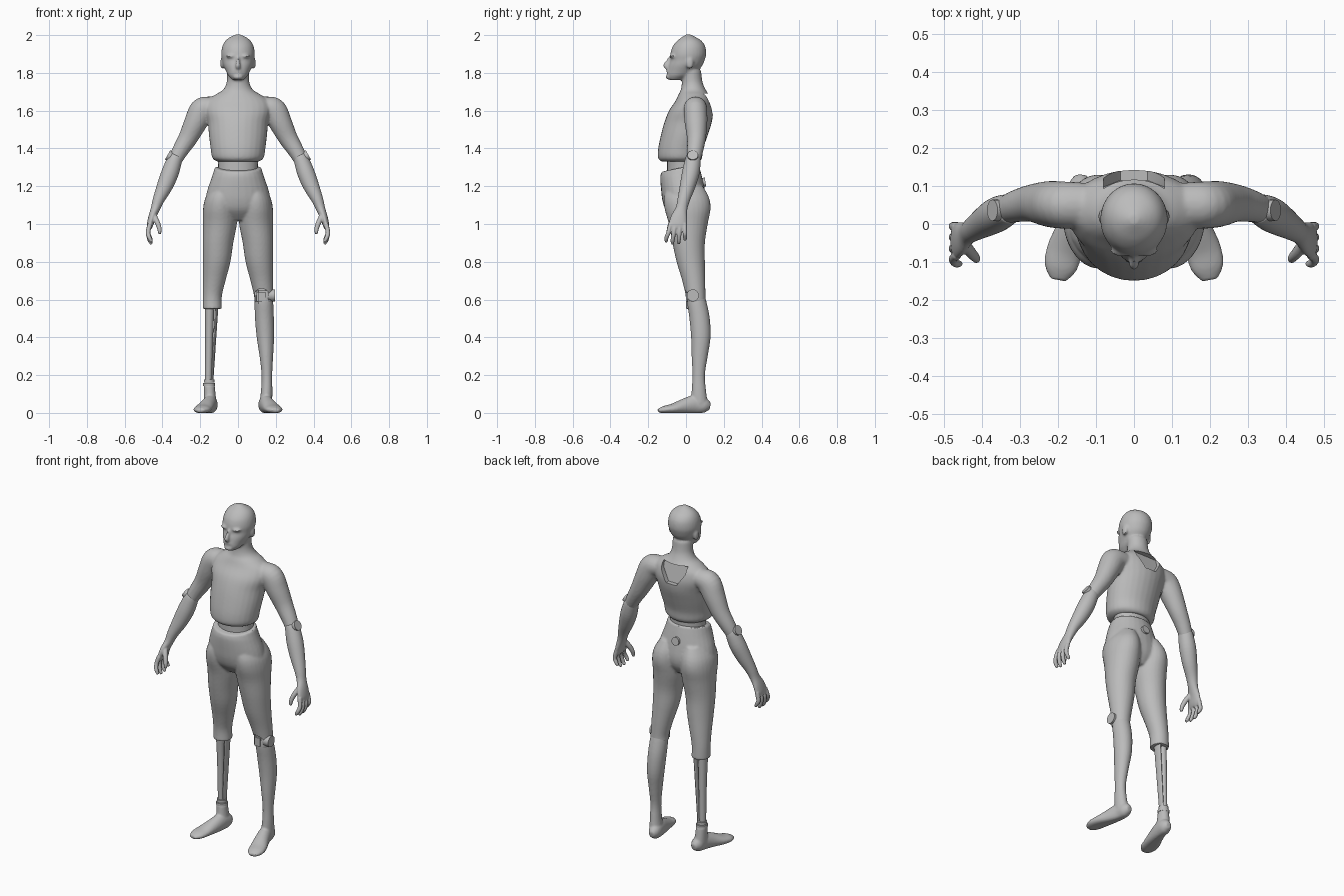
import bpy, bmesh, math
from mathutils import Vector, Matrix

if "Cube" in bpy.data.objects:
    bpy.data.objects.remove(bpy.data.objects["Cube"])

GREY = bpy.data.materials.new("plain_grey")
GREY.diffuse_color = (0.5, 0.5, 0.5, 1)
GREY.use_nodes = True
GREY.node_tree.nodes["Principled BSDF"].inputs["Base Color"].default_value = GREY.diffuse_color


def smooth_rows(rows, sub):
    """Catmull-Rom interpolation of ring rows."""
    out = []
    for i in range(len(rows) - 1):
        p = [rows[max(i - 1, 0)], rows[i], rows[i + 1], rows[min(i + 2, len(rows) - 1)]]
        for k in range(sub):
            t = k / sub
            out.append([0.5 * (2 * b + (c - a) * t + (2 * a - 5 * b + 4 * c - d) * t * t
                               + (3 * b - a - 3 * c + d) * t ** 3) for a, b, c, d in zip(*p)])
    return out + [list(rows[-1])]


def tube(bm, rows, hint=(0, 1, 0), s=1, flat=False, n=28, sub=4):
    """Loft of ellipses; rows are x, y, z, radius along hint, radius across."""
    rows = smooth_rows(rows, sub)
    pts = [Vector(r[:3]) for r in rows]
    rings = []
    for i, r in enumerate(rows):
        t = Vector((0, 0, 1)) if flat else (pts[min(i + 1, len(pts) - 1)] - pts[max(i - 1, 0)]).normalized()
        u = Vector(hint)
        u = (u - t * u.dot(t)).normalized()
        v = t.cross(u)
        ring = []
        for k in range(n):
            a = math.tau * k / n
            p = pts[i] + u * max(r[3], .002) * math.cos(a) + v * max(r[4], .002) * math.sin(a)
            ring.append(bm.verts.new((p.x * s, p.y, p.z)))
        rings.append(ring)
    for a, b in zip(rings, rings[1:]):
        for k in range(n):
            bm.faces.new((a[k], a[(k + 1) % n], b[(k + 1) % n], b[k]))
    bm.faces.new(rings[0])
    bm.faces.new(rings[-1])
    return [v for ring in rings for v in ring]


def body(bm, rows, s=1):
    """Level rings given as centre x, z, half width, front y, back y."""
    return tube(bm, [(x, (f + b) / 2, z, (b - f) / 2, w) for x, z, w, f, b in rows], s=s, flat=True)


def ball(bm, loc, scale):
    m = Matrix.Translation(loc) @ Matrix.Diagonal((*scale, 1))
    bmesh.ops.create_uvsphere(bm, u_segments=20, v_segments=12, radius=1, matrix=m)


def finish(name, bm, voxel=0, smooth=4, cutter=None):
    """Make an object, fusing overlapping shapes and cutting if asked."""
    bmesh.ops.recalc_face_normals(bm, faces=bm.faces)
    me = bpy.data.meshes.new(name)
    bm.to_mesh(me)
    bm.free()
    ob = bpy.data.objects.new(name, me)
    bpy.context.collection.objects.link(ob)
    if voxel:
        m = ob.modifiers.new("fuse", 'REMESH')
        m.mode = 'VOXEL'
        m.voxel_size = voxel
        m = ob.modifiers.new("soften", 'SMOOTH')
        m.factor = 0.5
        m.iterations = smooth
    if cutter:
        m = ob.modifiers.new("cut", 'BOOLEAN')
        m.operation = 'DIFFERENCE'
        m.object = cutter
    if voxel or cutter:
        dg = bpy.context.evaluated_depsgraph_get()
        new = bpy.data.meshes.new_from_object(ob.evaluated_get(dg))
        ob.modifiers.clear()
        ob.data = new
    if cutter:
        bpy.data.objects.remove(cutter)
    ob.data.materials.clear()
    ob.data.materials.append(GREY)
    bpy.ops.object.select_all(action='DESELECT')
    ob.select_set(True)
    bpy.context.view_layer.objects.active = ob
    bpy.ops.object.shade_smooth_by_angle(angle=math.radians(40))
    return ob


def disc(name, loc, axis, r, depth):
    bm = bmesh.new()
    m = Matrix.Translation(loc) @ Vector(axis).to_track_quat('Z', 'Y').to_matrix().to_4x4()
    bmesh.ops.create_cone(bm, cap_ends=True, segments=24, radius1=r, radius2=r, depth=depth, matrix=m)
    return finish(name, bm)


# Back port recess
bm = bmesh.new()
outline = [(-.08, 1.69), (-.08, 1.65), (-.035, 1.58), (.035, 1.58), (.08, 1.65), (.08, 1.69)]
near = [bm.verts.new((x, .115 - (z - 1.58) * .25, z)) for x, z in outline]
far = [bm.verts.new((x, .25, z)) for x, z in outline]
bm.faces.new(near)
bm.faces.new(far)
for k in range(6):
    bm.faces.new((near[k], near[(k + 1) % 6], far[(k + 1) % 6], far[k]))
port = finish("back_port_cutter", bm)
port.hide_render = True

# Torso, neck, head and upper arms as one skin
bm = bmesh.new()
body(bm, [(0, 1.33, .11, -.13, .072), (0, 1.35, .136, -.148, .085), (0, 1.40, .145, -.147, .092),
          (0, 1.47, .154, -.133, .115), (0, 1.54, .16, -.114, .137), (0, 1.60, .175, -.09, .143),
          (0, 1.65, .165, -.057, .133), (0, 1.685, .12, -.04, .12), (0, 1.71, .08, -.028, .105),
          (0, 1.75, .06, -.022, .088), (0, 1.81, .058, -.025, .08)])
body(bm, [(0, 1.763, .03, -.09, -.02), (0, 1.785, .051, -.101, .03), (0, 1.81, .064, -.098, .062),
          (0, 1.84, .078, -.092, .087), (0, 1.87, .085, -.083, .1), (0, 1.90, .089, -.083, .107),
          (0, 1.94, .083, -.071, .102), (0, 1.97, .067, -.047, .082), (0, 1.99, .041, -.02, .05),
          (0, 2.003, .012, .0, .025)])
tube(bm, [(0, -.082, 1.885, .006, .006), (0, -.096, 1.86, .012, .009), (0, -.108, 1.838, .013, .014),
          (0, -.098, 1.826, .01, .014)], n=16)                                   # nose
ball(bm, (0, -.092, 1.808), (.024, .013, .007))                                  # lips
ball(bm, (0, -.09, 1.778), (.026, .017, .014))                                   # chin
for s in (-1, 1):
    ball(bm, (s * .034, -.07, 1.888), (.03, .017, .009))                         # brow
    ball(bm, (s * .083, .02, 1.852), (.011, .02, .032))                          # ear
    tube(bm, [(.10, .05, 1.62, .055, .05), (.15, .05, 1.617, .06, .058), (.19, .05, 1.6, .062, .068),
              (.225, .053, 1.535, .06, .061), (.265, .055, 1.455, .05, .051),
              (.305, .048, 1.39, .043, .043), (.336, .038, 1.335, .037, .037)], s=s)
finish("upper_body", bm, .007, 4, port)

# Forearms with hands, and elbow joints
for s, side in ((-1, "right"), (1, "left")):
    bm = bmesh.new()
    tube(bm, [(.325, .038, 1.362, .036, .036), (.337, .036, 1.335, .042, .041), (.36, .025, 1.27, .046, .046),
              (.388, .008, 1.2, .041, .042), (.42, -.012, 1.13, .033, .031), (.438, -.024, 1.08, .031, .024),
              (.455, -.037, 1.035, .043, .02), (.466, -.044, .995, .048, .017),
              (.47, -.046, .975, .042, .012)], s=s)
    for i in range(4):                                                           # fingers
        root, tip, drop = -.082 + .025 * i, -.104 + .033 * i, (.005, -.006, -.004, .014)[i]
        tube(bm, [(.466, root, 1.0, .012, .013), (.476, (root + tip) / 2, .955, .0115, .012),
                  (.468, tip, .92 + drop, .011, .011), (.456, tip, .9 + drop, .008, .008)], s=s, n=14)
    tube(bm, [(.448, -.05, 1.05, .016, .015), (.428, -.076, 1.01, .015, .014),   # thumb
              (.416, -.09, .975, .012, .012), (.415, -.095, .948, .008, .008)], s=s, n=14)
    finish(side + "_forearm_and_hand", bm, .004, 3)
    disc(side + "_elbow_disc", (s * .358, .036, 1.357), (s * .87, 0, .5), .028, .034)

# Waist core
bm = bmesh.new()
body(bm, [(0, 1.24, .105, -.1, .06), (0, 1.31, .105, -.1, .06), (0, 1.37, .11, -.1, .062)])
finish("waist", bm)

# Trousers: pelvis, two legs, front of the waistband dips
notch = disc("knee_notch_cutter", (.125, -.02, .615), (0, 1, 0), .043, .1)
notch.hide_render = True
bm = bmesh.new()
body(bm, [(0, 1.02, .09, -.06, .07), (0, 1.07, .165, -.105, .1), (0, 1.12, .173, -.124, .108),
          (0, 1.18, .162, -.132, .1), (0, 1.25, .138, -.136, .085), (0, 1.305, .123, -.13, .07)])
for v in bm.verts:
    if v.co.z > 1.25 and v.co.y < 0:
        v.co.z += .22 * v.co.y * (v.co.z - 1.25) / .055
for s in (-1, 1):
    hem = .55 if s < 0 else .585
    body(bm, [(.08, 1.2, .055, -.1, .09), (.09, 1.14, .082, -.117, .122), (.095, 1.08, .09, -.113, .13),
              (.096, 1.0, .09, -.091, .115), (.106, .9, .081, -.072, .1), (.113, .8, .073, -.05, .1),
              (.126, .7, .06, -.02, .102), (.136, .62, .051, -.002, .103), (.136, hem, .051, -.001, .105)], s)
finish("trousers", bm, .007, 3, notch)
disc("rear_waist_disc", (0, .088, 1.22), (0, 1, .15), .024, .03)


def foot(bm, s):
    verts = tube(bm, [(.139, .128, .035, .018, .016), (.141, .1, .04, .04, .033), (.147, .05, .045, .05, .036),
                      (.163, -.01, .034, .041, .041), (.183, -.07, .022, .027, .047),
                      (.193, -.115, .017, .02, .043), (.199, -.147, .012, .01, .022)], hint=(0, 0, 1), s=s)
    for v in verts:
        v.co.z = max(v.co.z, 0)


# Left shin and foot
bm = bmesh.new()
foot(bm, 1)
body(bm, [(.135, .65, .042, .01, .09), (.137, .59, .049, .006, .108), (.14, .5, .05, .018, .126),
          (.145, .4, .046, .027, .13), (.15, .3, .036, .03, .115), (.153, .2, .028, .034, .1),
          (.152, .12, .03, .03, .106), (.147, .05, .034, .025, .115)])
finish("left_shin_and_foot", bm, .006, 3)

# Left knee joint: cap block and outer disc
bm = bmesh.new()
bmesh.ops.create_cube(bm, size=1, matrix=Matrix.Translation((.127, .02, .615)) @ Matrix.Diagonal((.056, .04, .07, 1)))
bmesh.ops.bevel(bm, geom=bm.edges[:], offset=.01, segments=2, affect='EDGES')
finish("left_knee_block", bm)
disc("left_knee_disc", (.178, .036, .622), (1, 0, 0), .032, .036)

# Right artificial leg: foot, ankle rings, tapered rod and inner strut
bm = bmesh.new()
foot(bm, -1)
body(bm, [(.147, .05, .034, .02, .115), (.15, .1, .031, .03, .106), (.152, .145, .03, .035, .1)], -1)
finish("right_foot", bm, .006, 3)
for i, (z, r) in enumerate(((.15, .032), (.168, .028))):
    disc("right_ankle_ring_%d" % (i + 1), (-.153, .067, z), (0, 0, 1), r, .016)
bm = bmesh.new()
body(bm, [(.15, .58, .026, .02, .085), (.153, .4, .021, .035, .085), (.157, .16, .018, .047, .085)], -1)
finish("right_shin_rod", bm)
bm = bmesh.new()
body(bm, [(.112, .58, .009, .035, .09), (.123, .4, .008, .042, .088), (.138, .16, .007, .05, .086)], -1)
finish("right_shin_strut", bm)
